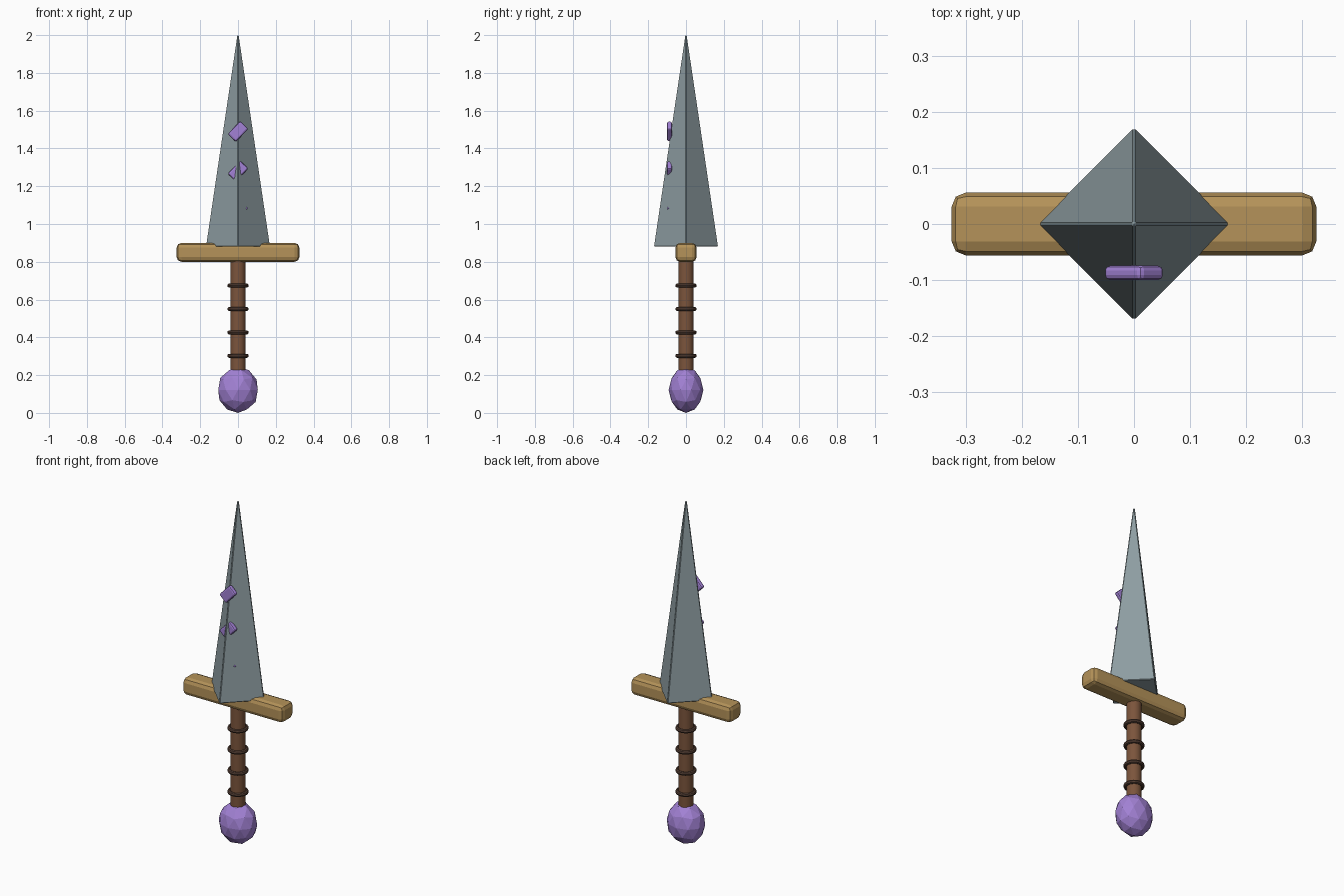
import bpy
from math import radians

if "Cube" in bpy.data.objects:
    bpy.data.objects.remove(bpy.data.objects["Cube"])


def material(name, rgb):
    m = bpy.data.materials.new(name)
    m.diffuse_color = (*rgb, 1)
    m.use_nodes = True
    m.node_tree.nodes["Principled BSDF"].inputs["Base Color"].default_value = m.diffuse_color
    return m


STEEL = material("steel", (0.27, 0.34, 0.36))
BRASS = material("brass", (0.46, 0.29, 0.10))
LEATHER = material("leather", (0.20, 0.09, 0.045))
CORD = material("dark_cord", (0.09, 0.05, 0.035))
GEM = material("violet_gem", (0.36, 0.22, 0.66))


def finish(name, mat, bevel=0, segments=1):
    o = bpy.context.object
    o.name = name
    o.data.materials.append(mat)
    bpy.ops.object.transform_apply(location=False, rotation=False, scale=True)
    if bevel:
        b = o.modifiers.new("bevel", 'BEVEL')
        b.width = bevel
        b.segments = segments
    return o


def box(name, mat, loc, size, bevel, segments=2, rot=(0, 0, 0)):
    bpy.ops.mesh.primitive_cube_add(size=1, location=loc, rotation=rot)
    bpy.context.object.scale = size
    return finish(name, mat, bevel, segments)


# Four-sided tapering blade with its ridges on the axes
bpy.ops.mesh.primitive_cone_add(vertices=4, radius1=0.172, radius2=0.006,
                                depth=1.12, location=(0, 0, 1.44))
finish("blade", STEEL, 0.004)

# Cross guard
box("guard", BRASS, (0, 0, 0.85), (0.65, 0.112, 0.10), 0.025)

# Grip and its cord rings
bpy.ops.mesh.primitive_cylinder_add(vertices=12, radius=0.041, depth=0.64,
                                    location=(0, 0, 0.51))
finish("grip", LEATHER)
bpy.ops.object.shade_smooth_by_angle(angle=radians(40))
for i in range(4):
    bpy.ops.mesh.primitive_torus_add(major_radius=0.046, minor_radius=0.011,
                                     major_segments=24, minor_segments=8,
                                     location=(0, 0, 0.302 + i * 0.124))
    finish(f"grip_ring_{i + 1}", CORD)

# Faceted pommel stone
bpy.ops.mesh.primitive_ico_sphere_add(subdivisions=2, radius=1,
                                      location=(0, 0, 0.122))
bpy.context.object.scale = (0.11, 0.092, 0.122)
finish("pommel", GEM)

# Tilted inlays on the front ridge, sinking into the widening blade
for i, z in enumerate((1.49, 1.28, 1.07)):
    box(f"blade_inlay_{i + 1}", GEM, (0, -0.087, z), (0.096, 0.026, 0.06),
        0.009, 2, (0, radians(-46), 0))
